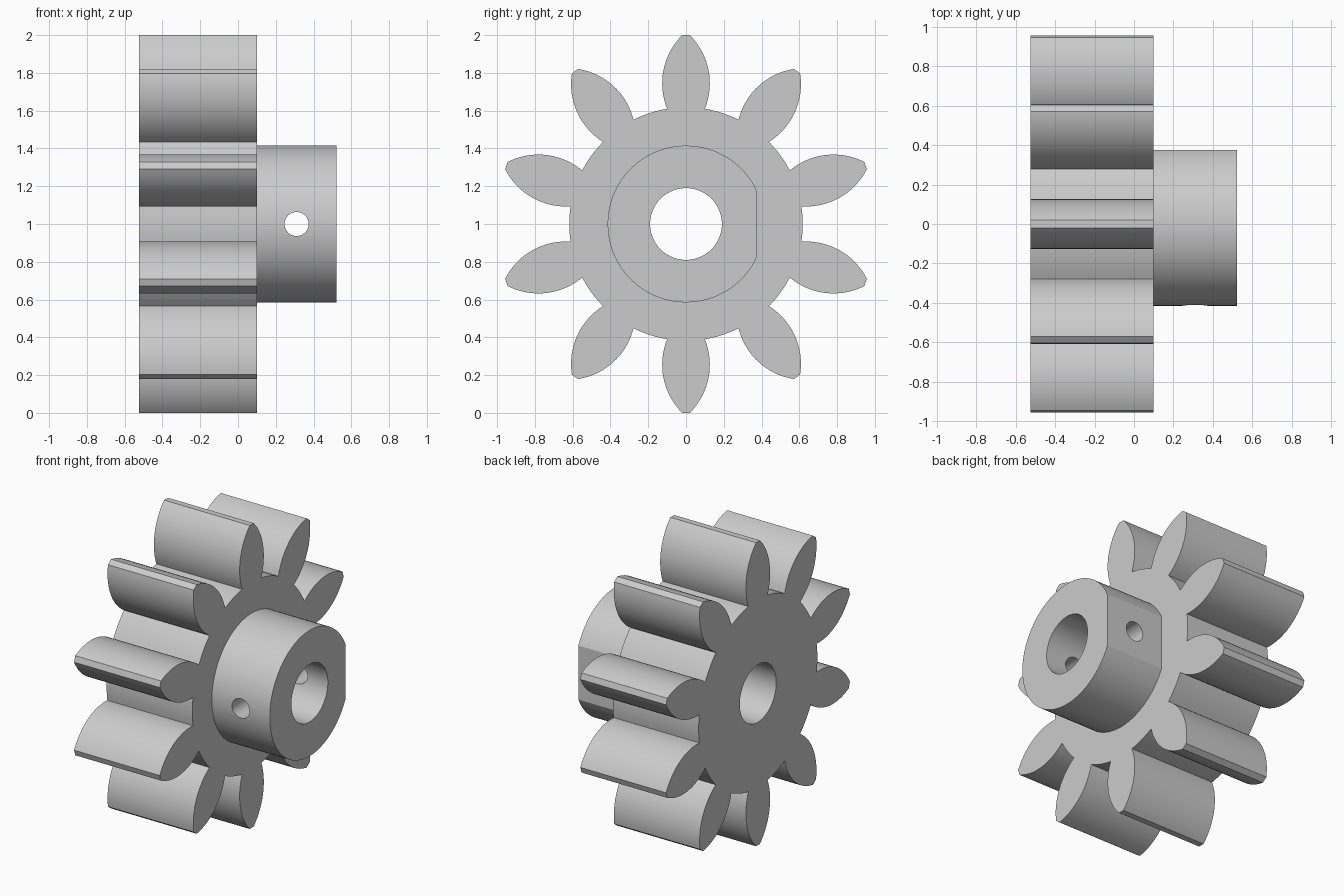
import bpy, bmesh
from math import sin, cos, pi, asin, acos, atan2, hypot
from mathutils import Matrix, Vector

cube = bpy.data.objects.get("Cube")
if cube:
    bpy.data.objects.remove(cube)

TEETH = 10
X_BACK, X_FACE, X_END = -0.525, 0.1, 0.522
AXIS_Z = 1.0

grey = bpy.data.materials.new("plain grey")
grey.use_nodes = True
colour = (0.6, 0.6, 0.6, 1)
grey.diffuse_color = colour
grey.node_tree.nodes["Principled BSDF"].inputs["Base Color"].default_value = colour


def prism(name, outline, x0, x1):
    """Extrude a (y, z) outline along x, around the shaft axis."""
    bm = bmesh.new()
    face = bm.faces.new([bm.verts.new((x0, y, z + AXIS_Z)) for y, z in outline])
    out = bmesh.ops.extrude_face_region(bm, geom=[face])
    verts = [g for g in out["geom"] if isinstance(g, bmesh.types.BMVert)]
    bmesh.ops.translate(bm, verts=verts, vec=(x1 - x0, 0, 0))
    bmesh.ops.recalc_face_normals(bm, faces=bm.faces)
    mesh = bpy.data.meshes.new(name)
    bm.to_mesh(mesh)
    bm.free()
    mesh.materials.append(grey)
    obj = bpy.data.objects.new(name, mesh)
    bpy.context.collection.objects.link(obj)
    return obj


def circle(radius, count, start=0.0, end=2 * pi):
    return [(radius * cos(start + (end - start) * i / count),
             radius * sin(start + (end - start) * i / count)) for i in range(count)]


def combine(target, tool, operation):
    """Apply a boolean and discard the tool."""
    tool.hide_render = True
    mod = target.modifiers.new(operation.lower(), "BOOLEAN")
    mod.operation, mod.solver, mod.object = operation, "EXACT", tool
    bpy.context.view_layer.objects.active = target
    bpy.ops.object.modifier_apply(modifier=mod.name)
    bpy.data.objects.remove(tool)


# Tooth flank: one circular arc from the root, past the widest point, to the tip
FLANK_R, MID_R, HALF_W = 0.36, 0.745, 0.126
STEPS = 16
a0, a1 = asin((0.61 - MID_R) / FLANK_R), asin((1.0 - MID_R) / FLANK_R)
angles = [a0 + (a1 - a0) * i / STEPS for i in range(STEPS + 1)]
flank = [(MID_R + FLANK_R * sin(a), HALF_W - FLANK_R + FLANK_R * cos(a)) for a in angles]
tooth = [(r, -w) for r, w in flank] + [(r, w) for r, w in reversed(flank)]

# Gear outline: teeth joined by root arcs
root_r = hypot(*flank[0])
root_a = atan2(flank[0][1], flank[0][0])
pitch = 2 * pi / TEETH
outline = []
for i in range(TEETH):
    turn = pi / 2 + i * pitch
    outline += [(r * cos(turn) - w * sin(turn), r * sin(turn) + w * cos(turn))
                for r, w in tooth]
    outline += circle(root_r, 6, turn + root_a, turn + pitch - root_a)[1:]
gear = prism("pinion_gear", outline, X_BACK, X_FACE)

# Hub with a flat on its back side
HUB_R, FLAT_Y = 0.415, 0.375
flat_a = acos(FLAT_Y / HUB_R)
hub_outline = circle(HUB_R, 72, flat_a, 2 * pi - flat_a)
hub_outline.append((FLAT_Y, -HUB_R * sin(flat_a)))
hub = prism("hub", hub_outline, 0.0, X_END)
combine(gear, hub, "UNION")

# Shaft bore
combine(gear, prism("bore_cutter", circle(0.19, 64), -1, 1), "DIFFERENCE")

# Set screw hole straight through the hub
screw = prism("screw_hole_cutter", circle(0.064, 40), -0.6, 0.6)
to_axis = Matrix.Translation(Vector((0.31, 0, AXIS_Z))) @ Matrix.Rotation(pi / 2, 4, "Z")
screw.data.transform(to_axis @ Matrix.Translation(Vector((0, 0, -AXIS_Z))))
combine(gear, screw, "DIFFERENCE")

# Smooth curved walls, keep edges crisp
bpy.ops.object.select_all(action="DESELECT")
gear.select_set(True)
bpy.context.view_layer.objects.active = gear
bpy.ops.object.shade_smooth_by_angle(angle=pi / 9)
